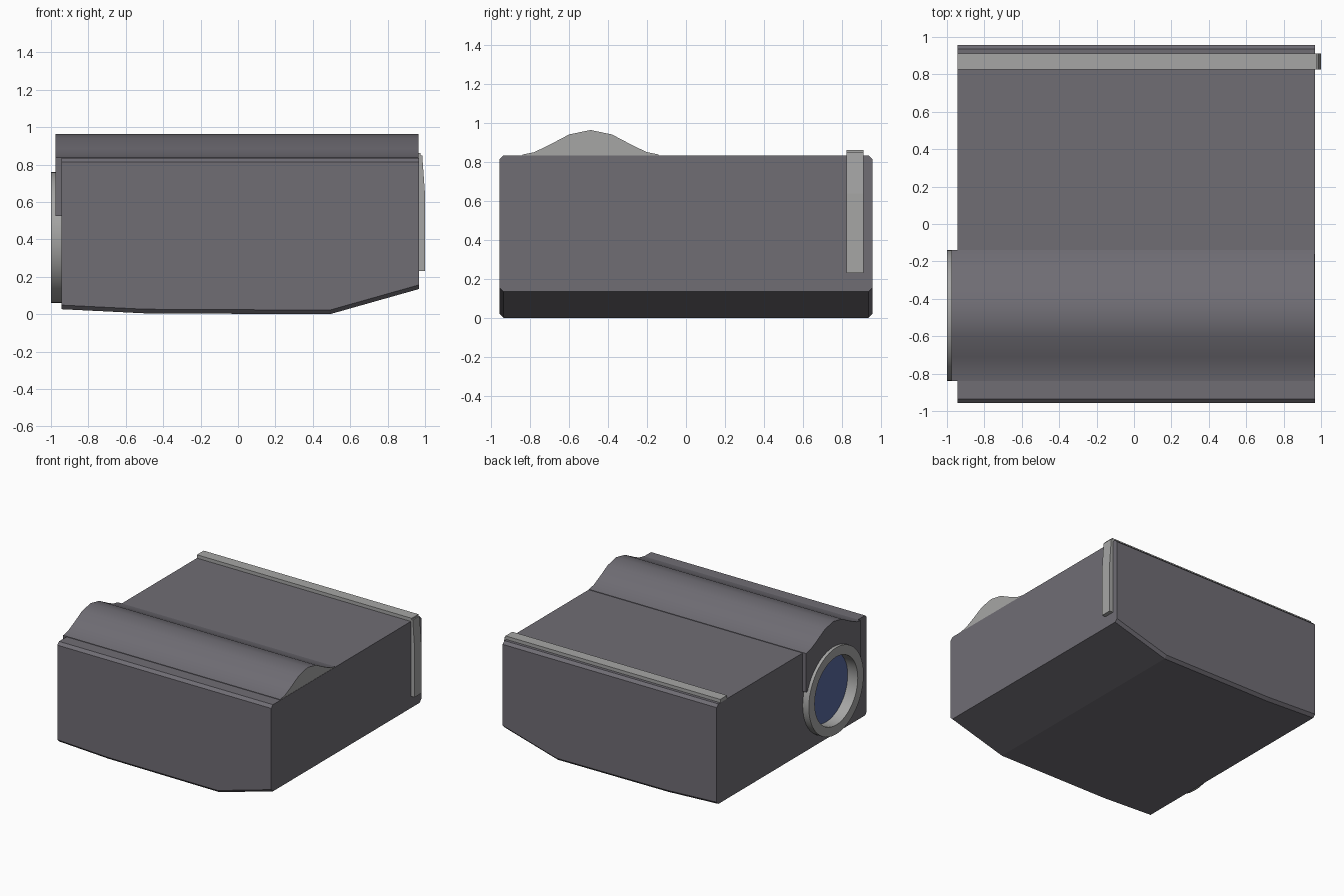
import bpy
import bmesh
import math

cube = bpy.data.objects.get("Cube")
if cube:
    bpy.data.objects.remove(cube, do_unlink=True)


def material(name, rgb):
    mat = bpy.data.materials.new(name)
    mat.use_nodes = True
    mat.diffuse_color = (*rgb, 1)
    mat.node_tree.nodes["Principled BSDF"].inputs["Base Color"].default_value = (*rgb, 1)
    return mat


charcoal = material("charcoal plastic", (0.16, 0.153, 0.175))
silver = material("silver grey", (0.38, 0.38, 0.375))
glass_blue = material("blue glass", (0.10, 0.14, 0.35))


def loft(name, sections, mats, closed=False):
    """Skin matching loops of points; cap the ends unless closed."""
    bm = bmesh.new()
    loops = [[bm.verts.new(p) for p in s] for s in sections]
    pairs = list(zip(loops, loops[1:]))
    if closed:
        pairs.append((loops[-1], loops[0]))
    else:
        bm.faces.new(loops[0])
        bm.faces.new(loops[-1])
    for a, b in pairs:
        for i in range(len(a)):
            j = (i + 1) % len(a)
            bm.faces.new((a[i], a[j], b[j], b[i]))
    bmesh.ops.recalc_face_normals(bm, faces=bm.faces)
    mesh = bpy.data.meshes.new(name)
    bm.to_mesh(mesh)
    bm.free()
    obj = bpy.data.objects.new(name, mesh)
    bpy.context.collection.objects.link(obj)
    for m in mats:
        mesh.materials.append(m)
    return obj


def smooth(obj):
    bpy.ops.object.select_all(action="DESELECT")
    obj.select_set(True)
    bpy.context.view_layer.objects.active = obj
    bpy.ops.object.shade_smooth_by_angle(angle=math.radians(32))


LENS_Y, LENS_Z = -0.49, 0.41


def circle(x, r, n=48):
    return [(x, LENS_Y + r * math.cos(2 * math.pi * i / n),
             LENS_Z + r * math.sin(2 * math.pi * i / n)) for i in range(n)]


# Main housing: chamfered section with a bottom that rises at the ends
def housing_section(x, bottom, w=0.958, top=0.835, c=0.022):
    half = [(w - c, bottom), (w, bottom + c), (w, top - c), (w - c, top)]
    return [(x, y, z) for y, z in half] + [(x, -y, z) for y, z in reversed(half)]


housing = loft("housing", [housing_section(x, z) for x, z in
               ((-0.945, 0.027), (-0.5, 0.005), (0.49, 0.0), (0.968, 0.135))], [charcoal])

# Rounded barrel cover, with a cap that hangs down over the lens end
half_hump = [(0, 0.965), (0.11, 0.942), (0.22, 0.884), (0.29, 0.851), (0.35, 0.839)]
hump = [(LENS_Y - d, z) for d, z in reversed(half_hump)] + \
       [(LENS_Y + d, z) for d, z in half_hump[1:]]


def hump_section(x, bottom):
    return [(x, y, z) for y, z in hump] + \
           [(x, LENS_Y + 0.35, bottom), (x, LENS_Y - 0.35, bottom)]


cover = loft("barrel_cover", [hump_section(-0.945, 0.82), hump_section(0.966, 0.82)],
             [charcoal, silver])
for face in cover.data.polygons:
    if face.normal.x > 0.9:
        face.material_index = 1
smooth(cover)
end_cap = loft("lens_end_cap", [hump_section(-0.975, 0.525), hump_section(-0.944, 0.525)],
               [charcoal])
smooth(end_cap)

# Recess for the lens
cutter = loft("lens_cutter", [circle(-1.1, 0.30), circle(-0.89, 0.30)], [silver])
cutter.hide_render = True
cutter.hide_viewport = True
for part in (housing, end_cap):
    mod = part.modifiers.new("lens_recess", "BOOLEAN")
    mod.operation = "DIFFERENCE"
    mod.solver = "EXACT"
    mod.object = cutter

# Lens ring and glass
ring = loft("lens_ring", [circle(-1.0, 0.35), circle(-0.94, 0.35), circle(-0.94, 0.31),
            circle(-0.888, 0.31), circle(-0.888, 0.275), circle(-1.0, 0.275)],
            [silver], closed=True)
smooth(ring)
loft("lens_glass", [circle(-0.91, 0.29), circle(-0.885, 0.29)], [glass_blue])


# Trim strip over the top and down the side
def strip_section(y, points):
    return [(x, y, z) for x, z in points]


def strip(name, points):
    loft(name, [strip_section(y, points) for y in (0.825, 0.912)], [silver])


strip("top_strip", [(-0.945, 0.82), (0.975, 0.82), (0.975, 0.862), (-0.945, 0.862)])
strip("side_strip", [(0.95, 0.23), (1.0, 0.23), (1.0, 0.64), (0.985, 0.85), (0.95, 0.85)])
